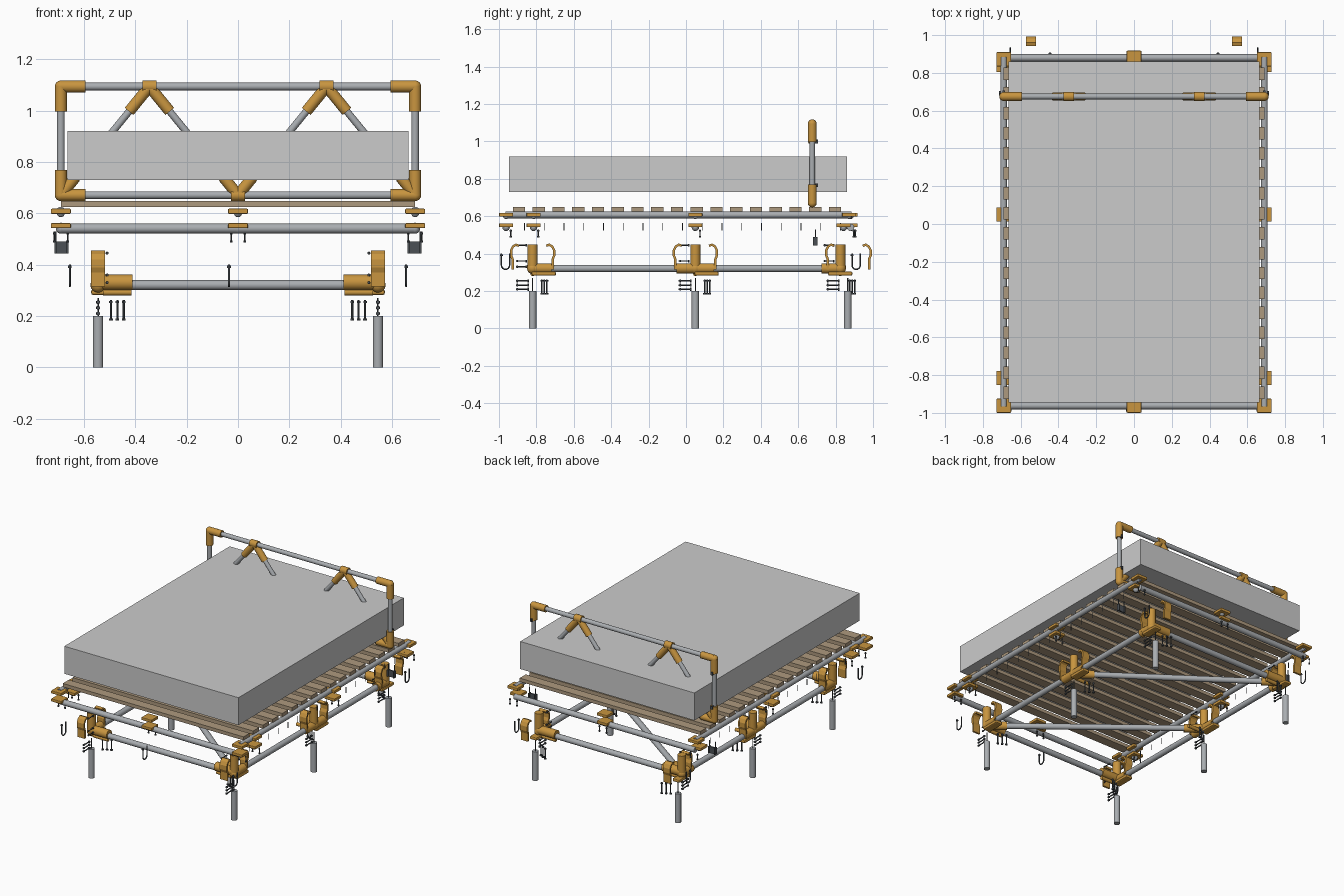
import bpy, math
from mathutils import Vector

if "Cube" in bpy.data.objects:
    bpy.data.objects.remove(bpy.data.objects["Cube"])


def mat(name, c):
    m = bpy.data.materials.new(name)
    m.diffuse_color = (*c, 1)
    m.use_nodes = True
    m.node_tree.nodes["Principled BSDF"].inputs["Base Color"].default_value = m.diffuse_color
    return m


ORANGE = mat("orange", (0.58, 0.30, 0.05))
STEEL = mat("steel", (0.40, 0.42, 0.44))
DARK = mat("dark", (0.07, 0.08, 0.09))
WOOD = mat("wood", (0.42, 0.32, 0.21))


def finish(o, name, m):
    o.name = name
    if m:
        o.data.materials.append(m)
    return o


def box(name, c, s, m=None, bevel=0):
    bpy.ops.mesh.primitive_cube_add(size=1, location=c)
    o = bpy.context.object
    o.scale = s
    bpy.ops.object.transform_apply(location=False, rotation=False, scale=True)
    if bevel:
        b = o.modifiers.new("bevel", "BEVEL")
        b.width, b.segments = bevel, 2
    return finish(o, name, m)


def rod(name, a, b, r, m, n=20):
    a, b = Vector(a), Vector(b)
    d = b - a
    bpy.ops.mesh.primitive_cylinder_add(vertices=n, radius=r, depth=d.length, location=(a + b) / 2,
                                        rotation=d.to_track_quat('Z', 'Y').to_euler())
    bpy.ops.object.shade_smooth_by_angle(angle=math.radians(40))
    return finish(bpy.context.object, name, m)


def ball(name, c, r, m):
    bpy.ops.mesh.primitive_uv_sphere_add(segments=16, ring_count=8, radius=r, location=c)
    bpy.ops.object.shade_smooth()
    return finish(bpy.context.object, name, m)


def curve(name, pts, m, r=0.0, width=0.0):
    # round wire (r) or a flat strip of given width along x
    cu = bpy.data.curves.new(name, 'CURVE')
    cu.dimensions = '3D'
    s = cu.splines.new('POLY')
    s.points.add(len(pts) - 1)
    for p, q in zip(s.points, pts):
        p.co = (*q, 1)
    o = bpy.data.objects.new(name, cu)
    bpy.context.collection.objects.link(o)
    cu.bevel_depth, cu.bevel_resolution, cu.use_fill_caps = r, 3, True
    return finish(o, name, m)


def bolt(name, a, b, r=0.004):
    a, b = Vector(a), Vector(b)
    d = (b - a).normalized()
    rod(name, a, b, r, DARK, 8)
    rod(name + "_head", b - d * 0.008, b, r * 2.1, DARK, 6)
    rod(name + "_nut", a + d * 0.004, a + d * 0.012, r * 1.9, DARK, 6)


def shell(name, x, y, s):
    # half clamp shell: bent strip whose top curls towards side -s
    prof = [(-0.042, 0.442), (-0.026, 0.448), (-0.010, 0.438), (0, 0.418), (0, 0.39),
            (-0.008, 0.37), (-0.008, 0.315)]
    me = bpy.data.meshes.new(name)
    v = [(x + w, y + s * p, z) for p, z in prof for w in (-0.027, 0.027)]
    me.from_pydata(v, [], [(2 * i, 2 * i + 1, 2 * i + 3, 2 * i + 2) for i in range(len(prof) - 1)])
    o = bpy.data.objects.new(name, me)
    bpy.context.collection.objects.link(o)
    sol = o.modifiers.new("solid", "SOLIDIFY")
    sol.thickness, sol.offset = 0.013, 0
    finish(o, name, ORANGE)


LX, RX = 0.545, 0.69
LEGS = (-0.82, 0.05, 0.865)

# mattress and slats
box("mattress", (0, -0.043, 0.825), (1.33, 1.805, 0.19))
for i in range(17):
    y = -0.893 + i * 0.1056
    box("slat", (0, y, 0.637), (1.38, 0.066, 0.024), WOOD)
    for s in (-1, 1):
        rod("slat_screw", (s * RX, y + 0.03, 0.525), (s * RX, y + 0.03, 0.565), 0.002, DARK, 6)

# slat frame: side rails, end rails, clamp plates
for s in (-1, 1):
    rod("side_rail", (s * RX, -0.965, 0.607), (s * RX, 0.885, 0.607), 0.018, STEEL)
for y in (-0.962, 0.88):
    rod("end_rail", (-RX, y, 0.541), (RX, y, 0.541), 0.019, STEEL)


def plate(x, y, dy=0.0, cap=True):
    box("upper_clamp_plate", (x, y, 0.608), (0.078, 0.075, 0.02), ORANGE, 0.004)
    box("lower_clamp_plate", (x, y + dy, 0.552), (0.078, 0.075, 0.02), ORANGE, 0.004)
    ball("clamp_knob", (x, y + dy, 0.541), 0.02, STEEL)
    ball("clamp_knob", (x, y, 0.601), 0.016, STEEL)
    for t in (-0.026, 0.026):
        bolt("clamp_bolt", (x + t, y + 0.025, 0.53), (x + t, y + 0.025, 0.487), 0.003)


for s in (-1, 1):
    for y in (-0.962, -0.815, 0.05, 0.872):
        plate(s * RX, y, -0.03 if y > 0.5 else 0)
for y in (-0.962, 0.88):
    plate(0, y)

# hanging hooks (J bolts)
for x, y in ((-0.655, -0.965), (-0.035, -0.965), (0.655, -0.965), (-0.655, 0.91), (0.655, 0.91)):
    arc = [(x, y - 0.022 * math.cos(a * math.pi / 8), 0.338 - 0.022 * math.sin(a * math.pi / 8)) for a in range(9)]
    curve("hook_bolt", [(x, y - 0.022, 0.40)] + arc + [(x, y + 0.022, 0.40)], DARK, 0.004)
    rod("hook_nut", (x, y - 0.022, 0.388), (x, y - 0.022, 0.396), 0.008, DARK, 6)

# legs, lower frame joints and bolts
for s in (-1, 1):
    x = s * LX
    for k, y in enumerate(LEGS):
        rod("leg", (x, y, 0), (x, y, 0.2), 0.02, STEEL)
        rod("leg_stud", (x, y, 0.2), (x, y, 0.27), 0.003, DARK, 8)
        yv = y - 0.04 if k == 2 else y
        rod("joint_post", (x, yv, 0.31), (x, yv, 0.45), 0.027, ORANGE)
        ball("joint_elbow", (x, yv, 0.321), 0.03, ORANGE)
        # sleeves along the frame pipes
        for d in ((1,) if k == 0 else (-1,) if k == 2 else (-1, 1)):
            rod("side_sleeve", (x, yv, 0.321), (x, yv + d * 0.10, 0.321), 0.027, ORANGE)
        yb = yv + (0.06 if k < 2 else -0.0)
        box("saddle", (x, yb, 0.293), (0.054, 0.13, 0.022), ORANGE, 0.008)
        rod("cross_saddle", (x - s * 0.02, yv, 0.292), (x - s * 0.13, yv, 0.292), 0.012, ORANGE)
        if k != 1:
            rod("cross_sleeve", (x, yv, 0.331), (x - s * 0.135, yv, 0.331), 0.03, ORANGE)
        # loose clamp shells each side of the joint
        shell("clamp_shell", x, y - 0.115, -1)
        shell("clamp_shell", x, 0.987 if k == 2 else y + 0.115, 1)
        # loose bolts
        yo = y - 0.085 if k == 2 else y - 0.06
        for j in range(3):
            bolt("post_bolt", (x, yo - 0.03, 0.21 + j * 0.022), (x, yo + 0.04, 0.21 + j * 0.022))
            bolt("sleeve_bolt", (x - s * (0.05 + 0.025 * j), yv + 0.05 + 0.013 * j, 0.262),
                 (x - s * (0.05 + 0.025 * j), yv + 0.05 + 0.013 * j, 0.182))
        for z in (0.33, 0.36, 0.445):
            bolt("shell_bolt", (x - s * 0.035, yv - 0.09, z), (x - s * 0.035, yv - 0.03, z), 0.003)

# lower frame pipes
    rod("lower_side_pipe", (x, -0.80, 0.321), (x, 0.83, 0.321), 0.019, STEEL)
for y in (-0.82, 0.825):
    rod("lower_cross_pipe", (-LX, y, 0.321), (LX, y, 0.321), 0.019, STEEL)
for a, b in ((-0.82, 0.05), (0.05, 0.825)):
    p, q = Vector((LX, a, 0.321)), Vector((-LX, b, 0.321))
    rod("lower_diagonal", p, q, 0.019, STEEL)
    u = (q - p).normalized() * 0.13
    rod("diagonal_sleeve", p, p + u, 0.027, ORANGE)
    rod("diagonal_sleeve", q, q - u, 0.027, ORANGE)

# headboard
HY, ZT, ZB, VX = 0.675, 1.094, 0.671, 0.345
for z in (ZT, ZB):
    rod("headboard_rail", (-RX, HY, z), (RX, HY, z), 0.015, STEEL)


def arm(a, d, length, r=0.022):
    a = Vector(a)
    rod("headboard_sleeve", a, a + Vector(d).normalized() * length, r, ORANGE)


for s in (-1, 1):
    rod("headboard_post", (s * RX, HY, ZB), (s * RX, HY, ZT), 0.015, STEEL)
    for z, v in ((ZT, -1), (ZB, 1)):
        ball("headboard_corner", (s * RX, HY, z), 0.0235, ORANGE)
        arm((s * RX, HY, z), (-s, 0, 0), 0.096, 0.0235)
        arm((s * RX, HY, z), (0, 0, v), 0.098, 0.0235)
        box("sleeve_lug", (s * RX, HY + 0.022, z + v * 0.094), (0.012, 0.02, 0.02), DARK)
    # diagonals and their sleeves
    t = (s * VX, HY, ZT)
    rod("top_tee", (s * VX - 0.027, HY, ZT), (s * VX + 0.027, HY, ZT), 0.024, ORANGE)
    for bx in (0, s * RX):
        b = Vector((bx, HY, ZB))
        rod("headboard_diagonal", t, b, 0.014, STEEL)
        arm(t, b - Vector(t), 0.125)
        arm(b, Vector(t) - b, 0.09)
    # loose clamp under the headboard
    for k in (-1, 1):
        box("headboard_clamp", (s * 0.687 + k * 0.023, 0.692, 0.467), (0.008, 0.024, 0.046), DARK)
        rod("clamp_stud", (s * 0.687 + k * 0.023, 0.692, 0.467), (s * 0.687 + k * 0.023, 0.692, 0.53), 0.003, DARK, 8)
    box("headboard_clamp_plate", (s * 0.687, 0.692, 0.467), (0.054, 0.008, 0.046), DARK)
rod("bottom_tee", (-0.027, HY, ZB), (0.027, HY, ZB), 0.024, ORANGE)
